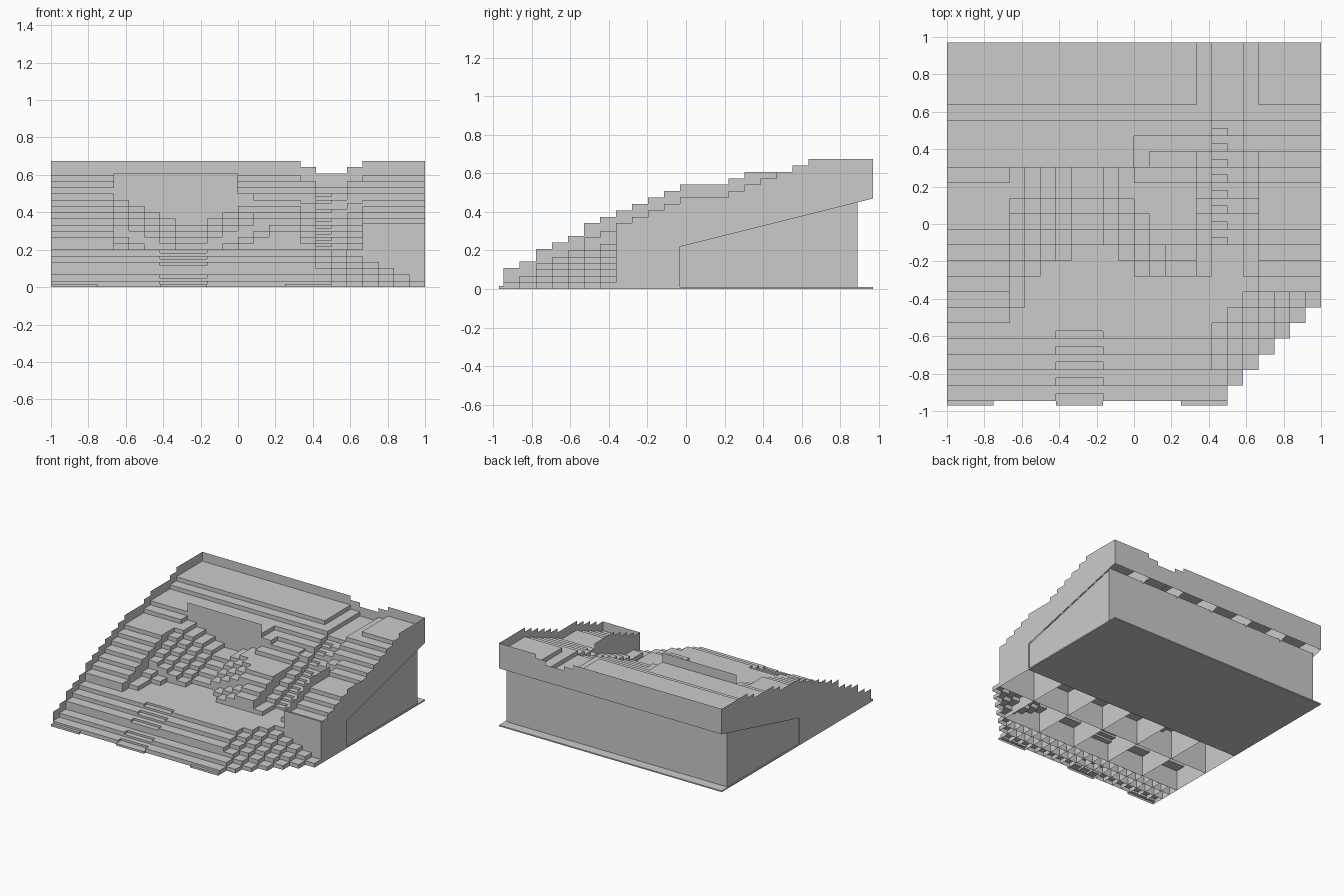
import bpy, bmesh

if "Cube" in bpy.data.objects:
    bpy.data.objects.remove(bpy.data.objects["Cube"])

C = 1 / 12          # terrace cell size
U = 1 / 30          # terrace step height
YB = 0.97           # back edge
NX, NK = 24, 46     # columns, half rows
LEFT = [18]*4 + [17, 16, 16, 16, 15, 14, 14, 14, 13, 12, 11, 10, 9, 8, 6, 5, 4, 2, 1]
RIGHT = [18]*4 + [17, 16, 15, 14, 13, 12, 12, 12, 11, 10, 9, 8] + [9, 8, 6, 5, 4, 2, 1]
VALLEY = {8: 10, 9: 10, 10: 9, 11: 8, 12: 7}
TRENCH = [16]*5 + [15, 14, 12.5, 11, 10, 9, 8, 7]
VAL_L = {13: 8, 14: 6, 15: 5, 16: 5, 17: 4}
VAL_R = {12: 10, 13: 11, 14: 12}


def X(i):
    return -1 + i * C


def Y(k):
    return -0.97 if k > NK else YB - k * C / 2


def low(k):
    """Underside height: sloping soffit at the back, ground at the front."""
    return 0.22 + 0.25 * (Y(k) + 0.03) if k < 24 else 0.0


def height(i, k):
    """Terrace height of one cell, None outside the plan."""
    if not (0 <= i < NX and 0 <= k <= NK):
        return None
    if k == NK:
        return U / 2 if i < 3 or 7 <= i < 10 or 15 <= i < 18 else None
    r = k // 2
    h = LEFT[r] if i < 12 else RIGHT[r]
    if 5 <= r <= 7 and i >= 12:
        h = max(h, 16 - (i - 11))
    if r >= 8 and (i < 20 or r >= 16):
        a = VAL_L.get(r, 8 if r < 13 else 4)
        b = VAL_R.get(r, 10 if r < 12 else 20)
        d = max(a - i, i - b + 1, 0)
        if 4 <= i:
            h = min(h, VALLEY.get(r, 6) + d)
    if 16 <= i < 20:
        d = max(17 - i, i - 18, 0)
        h = min(h, (TRENCH[r] if r < 13 else 6) + d)
    if r >= 16:
        h = min(h, 40 - i - r)
    if h < 1:
        return None
    # half-height stairs in the front slope and in the path
    if k % 2 and ((7 <= i < 10 and r >= 18) or (i == 17 and 5 <= r <= 12)):
        h -= 0.5
    return h * U


def finish(bm, name):
    me = bpy.data.meshes.new(name)
    bm.to_mesh(me)
    bm.free()
    ob = bpy.data.objects.new(name, me)
    bpy.context.collection.objects.link(ob)
    return ob


def quad(bm, *pts):
    bm.faces.new([bm.verts.new(p) for p in pts])


def upright(bm, p, q, zp, zq, top):
    """Vertical quad from p to q; faces the right-hand side of p->q."""
    if top > max(zp, zq) + 1e-5:
        quad(bm, (*p, zp), (*q, zq), (*q, top), (*p, top))


# terraced roof: treads and risers
bm = bmesh.new()
for k in range(NK + 1):
    for i in range(NX):
        h = height(i, k)
        if h is None:
            continue
        x0, x1, yb, yf = X(i), X(i + 1), Y(k), Y(k + 1)
        quad(bm, (x0, yf, h), (x1, yf, h), (x1, yb, h), (x0, yb, h))
        for di, dk, p, q, kp, kq in (
                (0, 1, (x0, yf), (x1, yf), k + 1, k + 1),
                (1, 0, (x1, yf), (x1, yb), k + 1, k),
                (0, -1, (x1, yb), (x0, yb), k, k),
                (-1, 0, (x0, yb), (x0, yf), k, k + 1)):
            n = height(i + di, k + dk)
            # k = 24 belongs to the slope when seen from the back half
            zp, zq = (0.22 if kk == 24 and k < 24 else low(kk) for kk in (kp, kq))
            if n is None:
                upright(bm, p, q, zp, zq, h)
            elif n < h:
                upright(bm, p, q, n, n, h)
finish(bm, "terraced_roof")

# supporting ribs below the terraces
bm = bmesh.new()
for k in range(NK):
    for i in range(NX):
        h = height(i, k)
        if h is None:
            continue
        a, b = height(i - 1, k), height(i, k - 1)
        z0, z1 = low(k), (0.22 if k == 23 else low(k + 1))
        if a is not None and (i % 4 == 0 or k >= 40):
            upright(bm, (X(i), Y(k)), (X(i), Y(k + 1)), z0, z1, min(a, h))
        if b is not None and (k in (24, 32, 40) or (k > 40 and k % 2 == 0)):
            upright(bm, (X(i), Y(k)), (X(i + 1), Y(k)), 0, 0, min(b, h))
finish(bm, "support_ribs")


# parapet panels
RH = 0.075
bm = bmesh.new()


def rail_x(i0, i1, k, row):
    for i in range(i0, i1):
        z = height(i, row)
        quad(bm, (X(i), Y(k), z), (X(i + 1), Y(k), z),
             (X(i + 1), Y(k), z + RH), (X(i), Y(k), z + RH))


def rail_y(r0, r1, i, col):
    for r in range(r0, r1):
        z = height(col, 2 * r)
        a, b = Y(2 * r), Y(2 * r + 2)
        quad(bm, (X(i), a, z), (X(i), b, z), (X(i), b, z + RH), (X(i), a, z + RH))


rail_x(0, 24, 0, 0)        # back edge
rail_x(4, 12, 16, 15)      # lookout above the valley
rail_x(20, 24, 32, 31)     # right block front
rail_y(0, 23, 0, 0)        # left edge
rail_y(0, 16, 24, 23)      # right edge
rail_y(9, 16, 20, 20)      # right block inner edge
finish(bm, "parapet_panels")

# recessed hall walls, following the soffit
bm = bmesh.new()
w, y0, y1 = 0.99, -0.03, 0.89
t0, t1 = 0.22, 0.22 + 0.25 * 0.92
quad(bm, (w, y0, 0), (w, y1, 0), (w, y1, t1), (w, y0, t0))
quad(bm, (-w, y1, 0), (-w, y0, 0), (-w, y0, t0), (-w, y1, t1))
quad(bm, (w, y1, 0), (-w, y1, 0), (-w, y1, t1 + .02), (w, y1, t1 + .02))
quad(bm, (-w, y0, t0), (-w, y1, t1), (w, y1, t1), (w, y0, t0))
finish(bm, "hall_walls")

# floor plate
bpy.ops.mesh.primitive_cube_add(size=1, location=(0, 0.47, 0.005))
plate = bpy.context.object
plate.name = "floor_plate"
plate.scale = (2, 1, 0.01)
